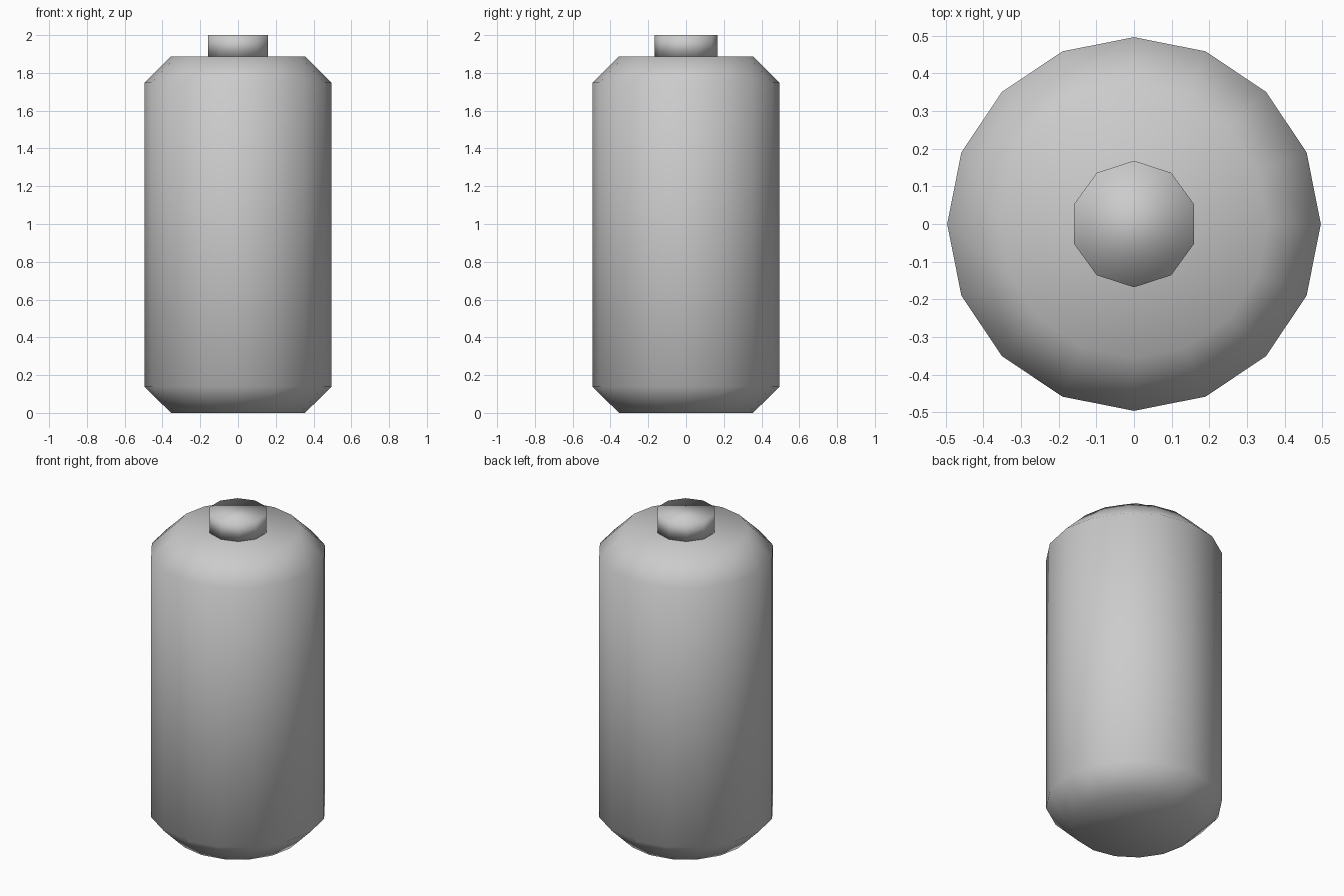
import bpy, bmesh, math

if "Cube" in bpy.data.objects:
    bpy.data.objects.remove(bpy.data.objects["Cube"])


def lathe(name, sides, profile, start=0.0):
    """Closed solid of revolution with flat end caps, fully smooth shaded."""
    bm = bmesh.new()
    rings = []
    for r, z in profile:
        angles = [start + 2 * math.pi * i / sides for i in range(sides)]
        rings.append([bm.verts.new((r * math.cos(a), r * math.sin(a), z)) for a in angles])
    for low, high in zip(rings, rings[1:]):
        for i in range(sides):
            j = (i + 1) % sides
            bm.faces.new((low[i], low[j], high[j], high[i]))
    bm.faces.new(rings[0][::-1])
    bm.faces.new(rings[-1])
    for f in bm.faces:
        f.smooth = True
    mesh = bpy.data.meshes.new(name)
    bm.to_mesh(mesh)
    bm.free()
    obj = bpy.data.objects.new(name, mesh)
    bpy.context.collection.objects.link(obj)
    return obj


# 16-sided tank body with chamfered ends
lathe("tank_body", 16, [(0.355, 0), (0.496, 0.14), (0.496, 1.748), (0.355, 1.887)])

# 10-sided cap on top, with a corner pointing along +y
lathe("top_cap", 10, [(0.168, 1.887), (0.168, 2.0)], math.pi / 2)
